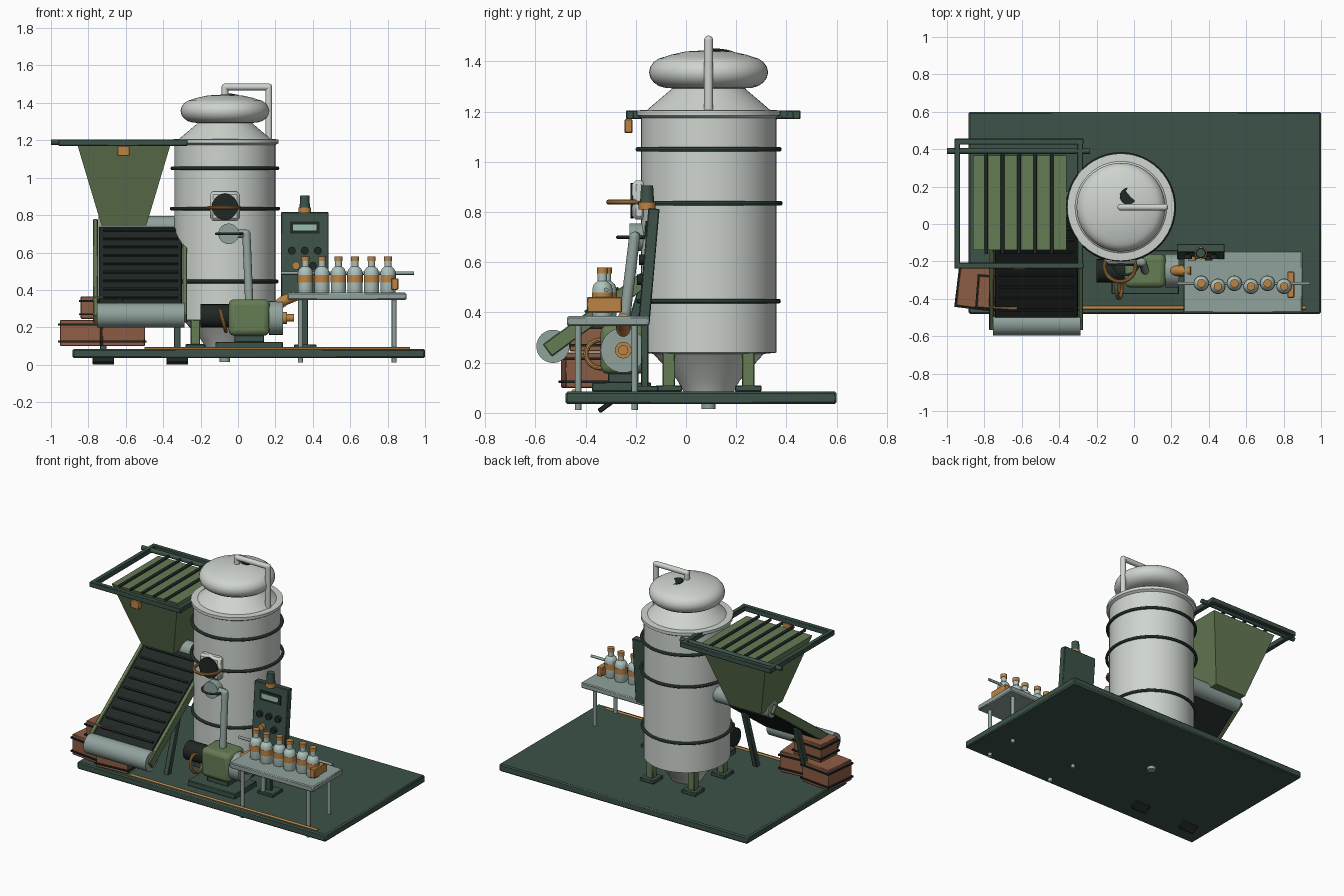
import bpy, bmesh
from math import pi, cos, sin, atan2, hypot, radians
from mathutils import Vector, Matrix

if "Cube" in bpy.data.objects:
    bpy.data.objects.remove(bpy.data.objects["Cube"])

COLORS = dict(dark=(.045, .085, .065), green=(.13, .2, .09), pale=(.62, .66, .62), steel=(.28, .36, .33),
              black=(.014, .02, .018), orange=(.5, .23, .06), brown=(.27, .11, .06), glass=(.42, .54, .5),
              screen=(.3, .5, .38))
MATS = {}
for n, c in COLORS.items():
    MATS[n] = bpy.data.materials.new(n)
    MATS[n].diffuse_color = (*c, 1)


def finish(name, bm, mat, matrix=Matrix()):
    bmesh.ops.recalc_face_normals(bm, faces=bm.faces)
    me = bpy.data.meshes.new(name)
    bm.to_mesh(me)
    bm.free()
    ob = bpy.data.objects.new(name, me)
    bpy.context.collection.objects.link(ob)
    ob.matrix_world = matrix
    me.materials.append(MATS[mat])
    return ob


def box(name, x, y, z, mat, rx=0, rz=0, bevel=.004):
    """Box from (min, max) ranges, turned about its own centre."""
    bm = bmesh.new()
    bmesh.ops.create_cube(bm, size=1)
    bmesh.ops.scale(bm, vec=(x[1] - x[0], y[1] - y[0], z[1] - z[0]), verts=bm.verts)
    m = Matrix.Translation((sum(x) / 2, sum(y) / 2, sum(z) / 2))
    ob = finish(name, bm, mat, m @ Matrix.Rotation(rz, 4, 'Z') @ Matrix.Rotation(rx, 4, 'X'))
    if bevel:
        b = ob.modifiers.new("bevel", 'BEVEL')
        b.width, b.segments = bevel, 3 if bevel > .02 else 1
    return ob


def rod(name, a, b, r, mat, r2=None, seg=24):
    a, b = Vector(a), Vector(b)
    bm = bmesh.new()
    bmesh.ops.create_cone(bm, cap_ends=True, segments=seg, radius1=r, radius2=r if r2 is None else r2,
                          depth=(b - a).length)
    rot = (b - a).to_track_quat('Z', 'Y').to_matrix().to_4x4()
    return finish(name, bm, mat, Matrix.Translation((a + b) / 2) @ rot)


def ball(name, c, r, mat):
    bm = bmesh.new()
    bmesh.ops.create_uvsphere(bm, u_segments=20, v_segments=12, radius=r)
    return finish(name, bm, mat, Matrix.Translation(c))


def pipe(name, pts, r, mat):
    for i in range(len(pts) - 1):
        rod(f"{name}_run_{i}", pts[i], pts[i + 1], r, mat)
    for i, p in enumerate(pts[1:-1]):
        ball(f"{name}_elbow_{i}", p, r, mat)


def lathe(name, c, prof, mat, seg=48):
    bm = bmesh.new()
    vs = [bm.verts.new((r, 0, z)) for r, z in prof]
    es = [bm.edges.new(p) for p in zip(vs, vs[1:])]
    bmesh.ops.spin(bm, geom=vs + es, cent=(0, 0, 0), axis=(0, 0, 1), angle=2 * pi, steps=seg, use_merge=True)
    bmesh.ops.remove_doubles(bm, verts=bm.verts, dist=1e-5)
    return finish(name, bm, mat, Matrix.Translation(c))


def ring(name, c, R, r, mat, rot=Matrix()):
    ob = lathe(name, c, [(R + r * cos(t * pi / 5), r * sin(t * pi / 5)) for t in range(11)], mat)
    ob.matrix_world = ob.matrix_world @ rot
    return ob


# Skid base and edge conduit
box("base_plate", (-.885, 1), (-.48, .6), (.035, .085), "dark", bevel=.008)
rod("edge_conduit", (-.5, -.448, .085), (.92, -.448, .085), .009, "orange", seg=12)

# Tank, lid, hoops, outlet and legs
TX, TY = -.07, .09
lathe("tank_body", (TX, TY, 0), [(0, .085), (.1, .085), (.125, .13), (.22, .235), (.27, .24), (.27, 1.175), (.287, 1.185),
                                 (.287, 1.205), (.245, 1.207), (.13, 1.305), (0, 1.305)], "pale")
lathe("tank_lid", (TX, TY, 0), [(0, 1.29), (.1, 1.29)] +
      [(.16 + .077 * cos(t), 1.357 + .063 * sin(t)) for t in [radians(a) for a in range(-80, 81, 20)]] +
      [(.15, 1.427), (.09, 1.44), (0, 1.445)], "pale")
for i, (z, R) in enumerate([(.445, .278), (.835, .285), (1.05, .281)]):
    ring(f"tank_hoop_{i}", (TX, TY, z), R, .01, "dark")
rod("tank_outlet", (TX, TY, .015), (TX, TY, .1), .028, "steel")
for i, (sx, sy) in enumerate([(1, 1), (1, -1), (-1, 1), (-1, -1)]):
    x, y = TX + sx * .158, TY + sy * .158
    box(f"tank_leg_{i}", (x - .025, x + .025), (y - .025, y + .025), (.09, .25), "green")
    box(f"tank_foot_{i}", (x - .053, x + .053), (y - .053, y + .053), (.085, .11), "dark")
pipe("vent", [(TX, TY, 1.42), (TX, TY, 1.485), (.165, TY, 1.485), (.165, TY, 1.2)], .018, "pale")
rod("lid_port", (-.035, .145, 1.41), (-.03, .15, 1.442), .045, "black")

# Manway with hand wheel, valve below it
box("manway_plate", (-.15, .01), (-.215, -.16), (.77, .925), "pale", bevel=.015)
rod("manway_glass", (-.07, -.21, .845), (-.07, -.222, .845), .07, "black", seg=32)
ring("manway_handle", (-.075, -.225, .84), .083, .01, "orange")
rod("valve_disc", (-.05, -.13, .7), (-.05, -.225, .7), .055, "steel")
ring("valve_handle", (-.045, -.2, .7), .072, .007, "dark")

# Feed hopper: tapered bin, frame, grate and tag
bm = bmesh.new()
loops = [[bm.verts.new((x, y, z)) for x, y in ((a, c), (b, c), (b, d), (a, d))]
         for a, b, c, d, z in ((-.73, -.49, 0, .23, .745), (-.86, -.36, -.14, .365, 1.18))]
bm.faces.new(loops[0])
bm.faces.new(loops[1])
for i in range(4):
    j = (i + 1) % 4
    bm.faces.new((loops[0][i], loops[0][j], loops[1][j], loops[1][i]))
finish("hopper_bin", bm, "green")
for i, y in enumerate((-.223, .44)):
    box(f"hopper_frame_x_{i}", (-.96, -.27), (y - .016, y + .016), (1.17, 1.205), "dark")
for i, x in enumerate((-.945, -.288)):
    box(f"hopper_frame_y_{i}", (x - .016, x + .016), (-.239, .456), (1.17, 1.205), "dark")
rod("hopper_hinge_bar", (-1, .39, 1.19), (-.235, .39, 1.19), .015, "dark")
for i in range(5):
    x = -.79 + i * .0875
    rod(f"grate_bar_{i}", (x, -.16, 1.19), (x, .39, 1.19), .01, "black", seg=12)
box("hopper_tag", (-.645, -.58), (-.245, -.213), (1.115, 1.17), "orange")

# Inclined conveyor: drums, belt, cleats, side rails, legs
A, B = Vector((0, -.53, .265)), Vector((0, .12, .74))
D = B - A
tilt, mid = atan2(D.z, D.y), (A + B) / 2
L = D.length
rod("lower_drum", (-.755, A.y, A.z), (-.285, A.y, A.z), .066, "steel", seg=32)
rod("upper_drum", (-.745, B.y, B.z), (-.28, B.y, B.z), .055, "steel", seg=32)
box("belt", (-.745, -.3), (mid.y - L / 2, mid.y + L / 2), (mid.z - .03, mid.z + .03), "black", rx=tilt)
for i in range(9):
    p = A + D * (.14 + i * .095) + Vector((0, -sin(tilt), cos(tilt))) * .032
    box(f"belt_cleat_{i}", (-.72, -.32), (p.y - .006, p.y + .006), (p.z - .008, p.z + .008), "black", rx=tilt, bevel=0)
for i, x in enumerate((-.762, -.285)):
    box(f"conveyor_rail_{i}", (x - .013, x + .013), (mid.y - .43, mid.y + .43), (mid.z - .03, mid.z + .03), "green", rx=tilt)
for i, x in enumerate((-.72, -.325)):
    a, b = Vector((x, -.31, .05)), Vector((x, -.17, .5))
    m = (a + b) / 2
    box(f"conveyor_leg_{i}", (x - .018, x + .018), (m.y - .018, m.y + .018), (m.z - .235, m.z + .235),
        "dark", rx=-atan2(.14, .45))
    box(f"conveyor_foot_{i}", (x - .058, x + .058), (-.355, -.275), (.02, .04), "black", rx=tilt)

# Crates with dark straps
for i, (x, y, z, w, d, h, a) in enumerate([(-.83, -.34, .1, .22, .22, .14, -.12), (-.62, -.39, .1, .23, .2, .14, .08),
                                           (-.725, -.37, .245, .22, .17, .12, -.08)]):
    box(f"crate_{i}", (x - w / 2, x + w / 2), (y - d / 2, y + d / 2), (z, z + h), "brown", rz=a)
    for k, zz in enumerate((z + .025, z + h - .025)):
        box(f"crate_{i}_strap_{k}", (x - w / 2 - .008, x + w / 2 + .008), (y - d / 2 - .008, y + d / 2 + .008),
            (zz - .005, zz + .005), "black", rz=a, bevel=0)

# Pump set and riser
box("pump_base", (-.12, .24), (-.375, -.14), (.085, .122), "dark")
box("pump_pedestal", (-.02, .14), (-.31, -.19), (.12, .18), "dark")
box("pump_body", (-.05, .17), (-.34, -.16), (.155, .35), "green", bevel=.03)
rod("pump_motor", (-.2, -.25, .262), (-.04, -.25, .262), .062, "black")
rod("pump_flange", (.165, -.25, .25), (.24, -.25, .25), .09, "steel", seg=32)
rod("pump_nozzle", (.24, -.25, .25), (.3, -.25, .25), .02, "orange")
rod("pump_nozzle_collar", (.24, -.25, .25), (.262, -.25, .25), .033, "orange")
ring("pump_handwheel", (-.08, -.34, .235), .058, .01, "orange", Matrix.Rotation(radians(75), 4, 'Y'))
pipe("riser", [(.06, -.25, .33), (.045, -.205, .7), (-.05, -.2, .7)], .022, "steel")
pipe("filler_feed", [(.2, -.25, .31), (.25, -.25, .345), (.31, -.25, .37)], .028, "orange")

# Control panel on a post, with beacon
lean = radians(-5)
box("panel_foot", (.3, .42), (-.22, -.11), (.085, .108), "dark")
box("panel_post", (.335, .375), (-.18, -.15), (.1, .5), "dark")
box("control_panel", (.23, .485), (-.17, -.125), (.36, .815), "dark", rx=lean)
face = lambda z: -.17 + (z - .5875) * .087
for name, x, z, w, h, t, mat in (("panel_bezel", .357, .733, .08, .032, .006, "black"), ("panel_screen", .357, .733, .062, .016, .01, "screen")):
    box(name, (x - w, x + w), (face(z) - t, face(z) + t), (z - h, z + h), mat, rx=lean, bevel=0)
for i, (x, z, mat) in enumerate([(.288, .61, "black"), (.357, .61, "black"), (.427, .61, "black"),
                                 (.31, .53, "orange"), (.4, .53, "black")]):
    rod(f"panel_knob_{i}", (x, face(z) + .01, z), (x, face(z) - .02, z), .021, mat, seg=16)
rod("beacon_base", (.357, -.155, .81), (.357, -.155, .84), .034, "orange")
rod("beacon_lamp", (.357, -.155, .84), (.357, -.155, .905), .028, "dark", r2=.024)

# Filling table, guide rail and stop block
box("table_top", (.265, .9), (-.475, -.145), (.347, .385), "steel", bevel=.006)
for i, (x, y) in enumerate([(.335, -.43), (.335, -.205), (.835, -.43), (.835, -.205)]):
    rod(f"table_leg_{i}", (x, y, .012), (x, y, .35), .013, "steel", seg=16)
rod("guide_rail", (.23, -.318, .49), (.94, -.318, .49), .009, "steel", seg=12)
box("stop_block", (.82, .857), (-.395, -.255), (.4, .462), "orange")

# Six bottles with label bands and caps
for i in range(6):
    c = (.36 + i * .0885, -.317 - .016 * (i % 2), 0)
    lathe(f"bottle_{i}", c, [(0, .385), (.038, .385), (.04, .39), (.04, .495), (.034, .512), (.019, .525),
                             (.019, .56), (0, .56)], "glass", 24)
    rod(f"bottle_label_{i}", (c[0], c[1], .44), (c[0], c[1], .48), .0415, "orange")
    rod(f"bottle_cap_{i}", (c[0], c[1], .555), (c[0], c[1], .58), .022, "orange")

# Smooth shading with sharp edges kept
for ob in bpy.context.scene.objects:
    ob.select_set(True)
    bpy.context.view_layer.objects.active = ob
bpy.ops.object.shade_smooth_by_angle(angle=radians(35))

for m in bpy.data.materials:
    if m.users and not m.is_grease_pencil:
        m.use_nodes = True
        m.node_tree.nodes["Principled BSDF"].inputs["Base Color"].default_value = m.diffuse_color
